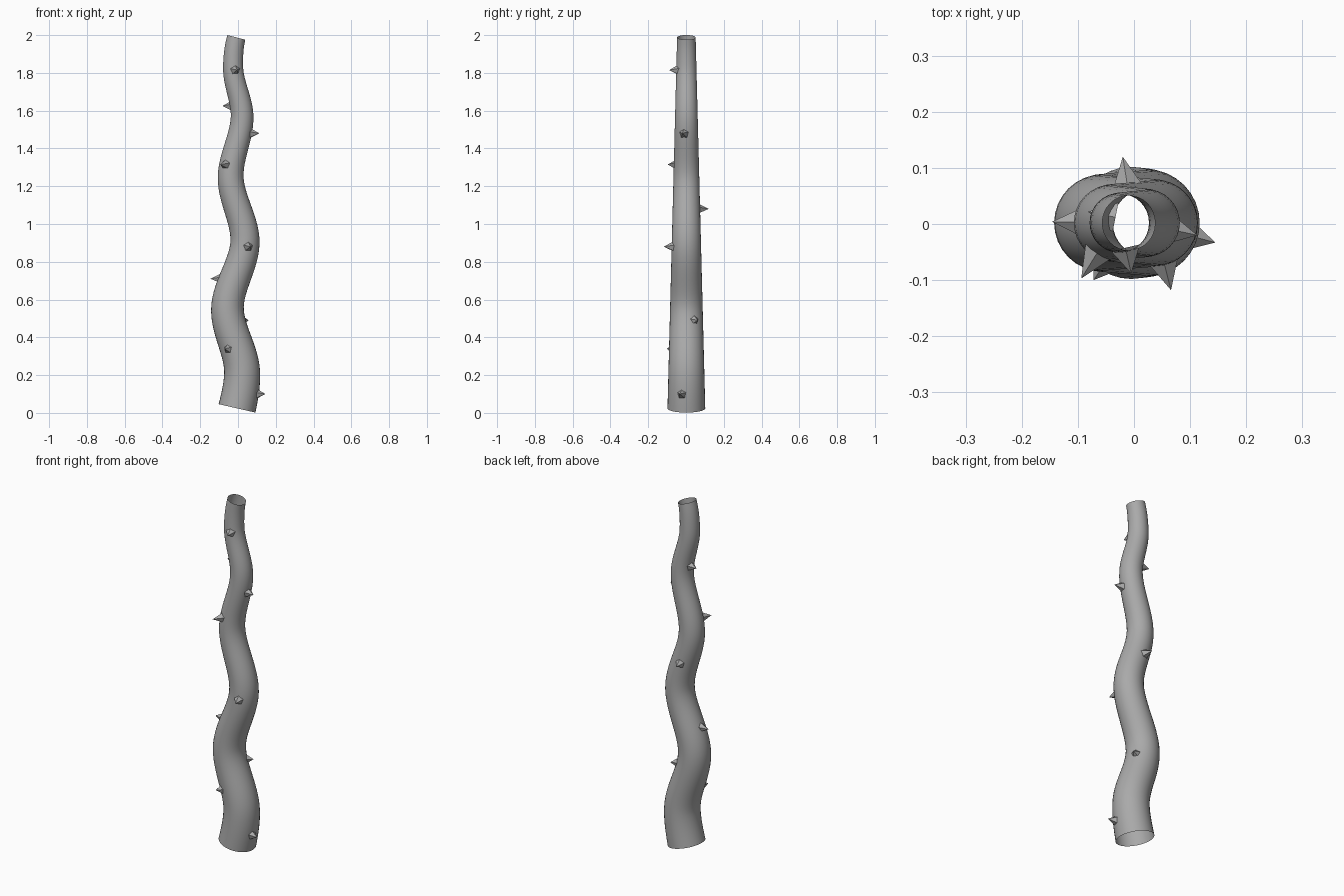
import bpy, bmesh, math
from mathutils import Vector

if "Cube" in bpy.data.objects:
    bpy.data.objects.remove(bpy.data.objects["Cube"])

grey = bpy.data.materials.new("bark grey")
grey.diffuse_color = (0.4, 0.4, 0.4, 1)
grey.use_nodes = True
grey.node_tree.nodes["Principled BSDF"].inputs["Base Color"].default_value = grey.diffuse_color

# Centre line as (height, x, slope): a wavy stem swaying in the xz plane
KNOTS = [(0.024, -0.005, 0.23), (0.21, 0.022, 0), (0.55, -0.056, 0),
         (0.91, 0.037, 0), (1.25, -0.039, 0), (1.57, 0.022, 0),
         (1.83, -0.026, 0), (1.988, -0.009, 0.26)]
Z0, Z1 = KNOTS[0][0], KNOTS[-1][0]
Y0 = 0.002


def centre(z):
    """Centre x and slope at height z, by cubic Hermite interpolation."""
    for (za, xa, ma), (zb, xb, mb) in zip(KNOTS, KNOTS[1:]):
        if z <= zb + 1e-9:
            break
    h = zb - za
    t = (z - za) / h
    x = ((2*t**3 - 3*t**2 + 1) * xa + (t**3 - 2*t**2 + t) * h * ma
         + (3*t**2 - 2*t**3) * xb + (t**3 - t**2) * h * mb)
    s = ((6*t*t - 6*t) * (xa - xb) / h + (3*t*t - 4*t + 1) * ma
         + (3*t*t - 2*t) * mb)
    return x, s


def radius(z):
    return 0.1 - 0.051 * (z - Z0) / (Z1 - Z0)


def finish(bm, name, smooth):
    mesh = bpy.data.meshes.new(name)
    bm.to_mesh(mesh)
    bm.free()
    mesh.materials.append(grey)
    for p in mesh.polygons:
        p.use_smooth = smooth
    ob = bpy.data.objects.new(name, mesh)
    bpy.context.collection.objects.link(ob)


# Stem: hollow tapering tube, open at both ends
SIDES, RINGS = 32, 72
bm = bmesh.new()
rings = []
for i in range(RINGS + 1):
    z = Z0 + (Z1 - Z0) * i / RINGS
    x, s = centre(z)
    across = Vector((1, 0, -s)).normalized()
    rings.append([bm.verts.new(Vector((x, Y0, z)) + radius(z) * (
        math.cos(a) * across + math.sin(a) * Vector((0, 1, 0))))
        for a in (2 * math.pi * k / SIDES for k in range(SIDES))])
for lo, hi in zip(rings, rings[1:]):
    for k in range(SIDES):
        n = (k + 1) % SIDES
        bm.faces.new((lo[k], lo[n], hi[n], hi[k]))
finish(bm, "stem", True)

# Thorns: small pyramids given by their tips, pointing out of the stem
TIPS = [(0.145, -0.033, 0.10), (-0.072, -0.10, 0.34), (0.056, 0.062, 0.49),
        (-0.146, 0.004, 0.71), (0.066, -0.118, 0.88), (-0.02, 0.12, 1.08),
        (-0.094, -0.097, 1.315), (0.113, -0.02, 1.48),
        (-0.082, 0.022, 1.625), (-0.005, -0.088, 1.815)]
for n, tip in enumerate(TIPS):
    tip = Vector(tip)
    x, s = centre(tip.z)
    core = Vector((x, Y0, tip.z))
    out = (tip - core).normalized()
    side = out.cross(Vector((0, 0, 1))).normalized()
    up = side.cross(out)
    base = core + out * (radius(tip.z) - 0.008)
    bm = bmesh.new()
    apex = bm.verts.new(tip)
    foot = [bm.verts.new(base + 0.028 * (math.cos(a) * up + math.sin(a) * side))
            for a in (2 * math.pi * k / 5 for k in range(5))]
    for k in range(5):
        bm.faces.new((apex, foot[k], foot[(k + 1) % 5]))
    bmesh.ops.recalc_face_normals(bm, faces=bm.faces)
    if sum((f.normal.dot(out) for f in bm.faces)) < 0:
        bmesh.ops.reverse_faces(bm, faces=bm.faces)
    finish(bm, f"thorn_{n + 1}", False)
